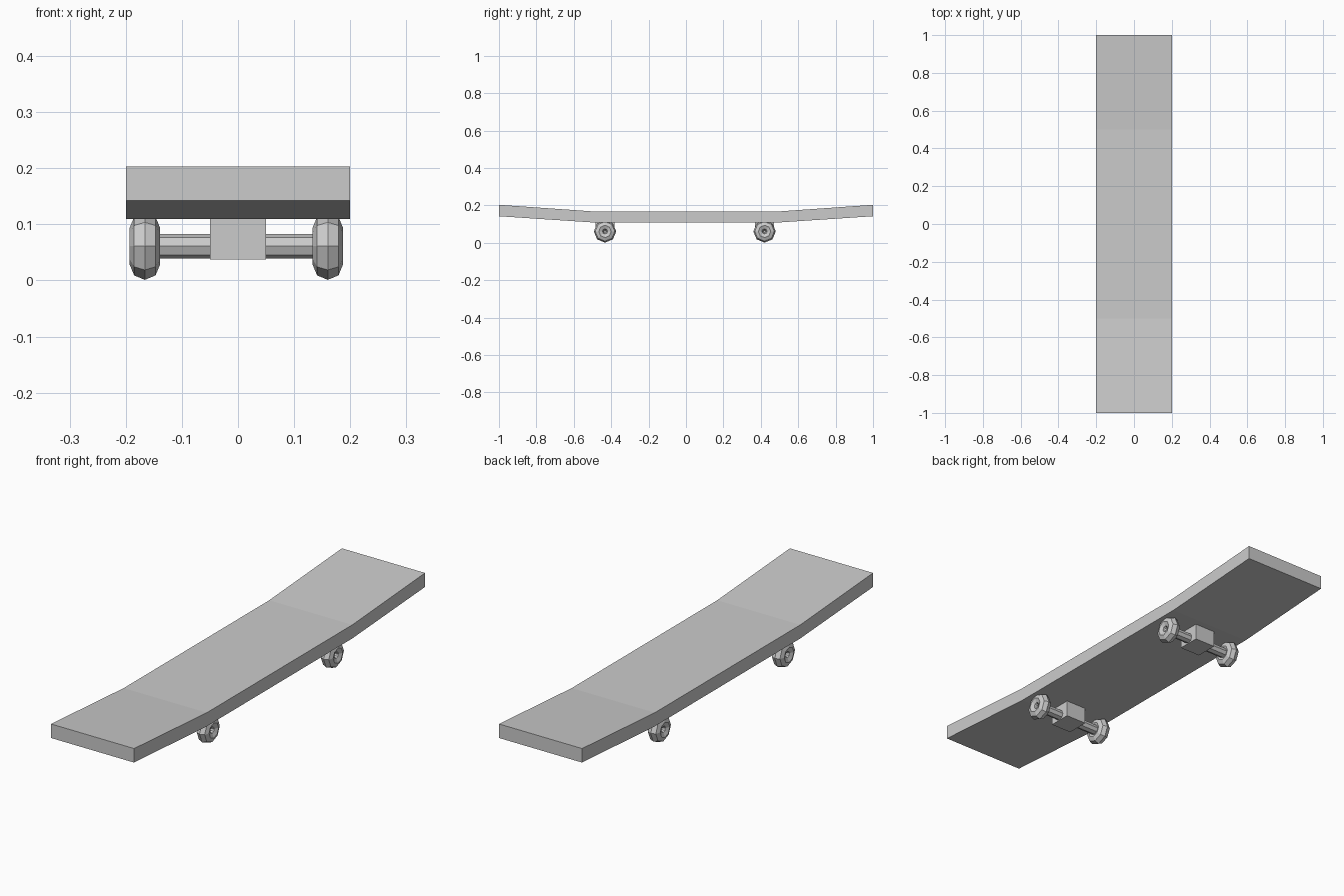
import bpy, bmesh
from math import pi

if "Cube" in bpy.data.objects:
    bpy.data.objects.remove(bpy.data.objects["Cube"])

# Deck: side profile (y, z) swept across the width, both ends kicked up
half_width = 0.2
top = [(-1, 0.203), (-0.5, 0.168), (0.5, 0.168), (1, 0.203)]
bottom = [(1, 0.142), (0.5, 0.109), (-0.5, 0.109), (-1, 0.142)]
mesh = bpy.data.meshes.new("deck")
bm = bmesh.new()
left = [bm.verts.new((-half_width, y, z)) for y, z in top + bottom]
right = [bm.verts.new((half_width, y, z)) for y, z in top + bottom]
for i in range(8):
    j = (i + 1) % 8
    bm.faces.new((left[i], left[j], right[j], right[i]))
for side in (left, right):
    for i in range(3):
        bm.faces.new((side[i], side[i + 1], side[6 - i], side[7 - i]))
bmesh.ops.recalc_face_normals(bm, faces=bm.faces)
bm.to_mesh(mesh)
bm.free()
bpy.context.collection.objects.link(bpy.data.objects.new("deck", mesh))

AXLE_Z = 0.061
SHIFT_X = -0.003


def truck(label, y):
    # Mounting block, partly sunk into the deck
    bpy.ops.mesh.primitive_cube_add(size=0.1, location=(0, y, 0.087))
    bpy.context.object.name = label + "_truck_block"

    # Eight-sided axle
    bpy.ops.mesh.primitive_cylinder_add(
        vertices=8, radius=0.022, depth=0.32,
        location=(SHIFT_X, y, AXLE_Z), rotation=(0, pi / 2, 0))
    bpy.context.object.name = label + "_axle"

    # Low-poly ring wheels with a small hub hole
    for side, s in (("left", -1), ("right", 1)):
        bpy.ops.mesh.primitive_torus_add(
            major_segments=8, minor_segments=8,
            major_radius=0.033, minor_radius=0.027,
            location=(SHIFT_X + s * 0.163, y, AXLE_Z), rotation=(0, pi / 2, 0))
        bpy.context.object.name = f"{label}_{side}_wheel"


truck("front", -0.433)
truck("back", 0.42)
